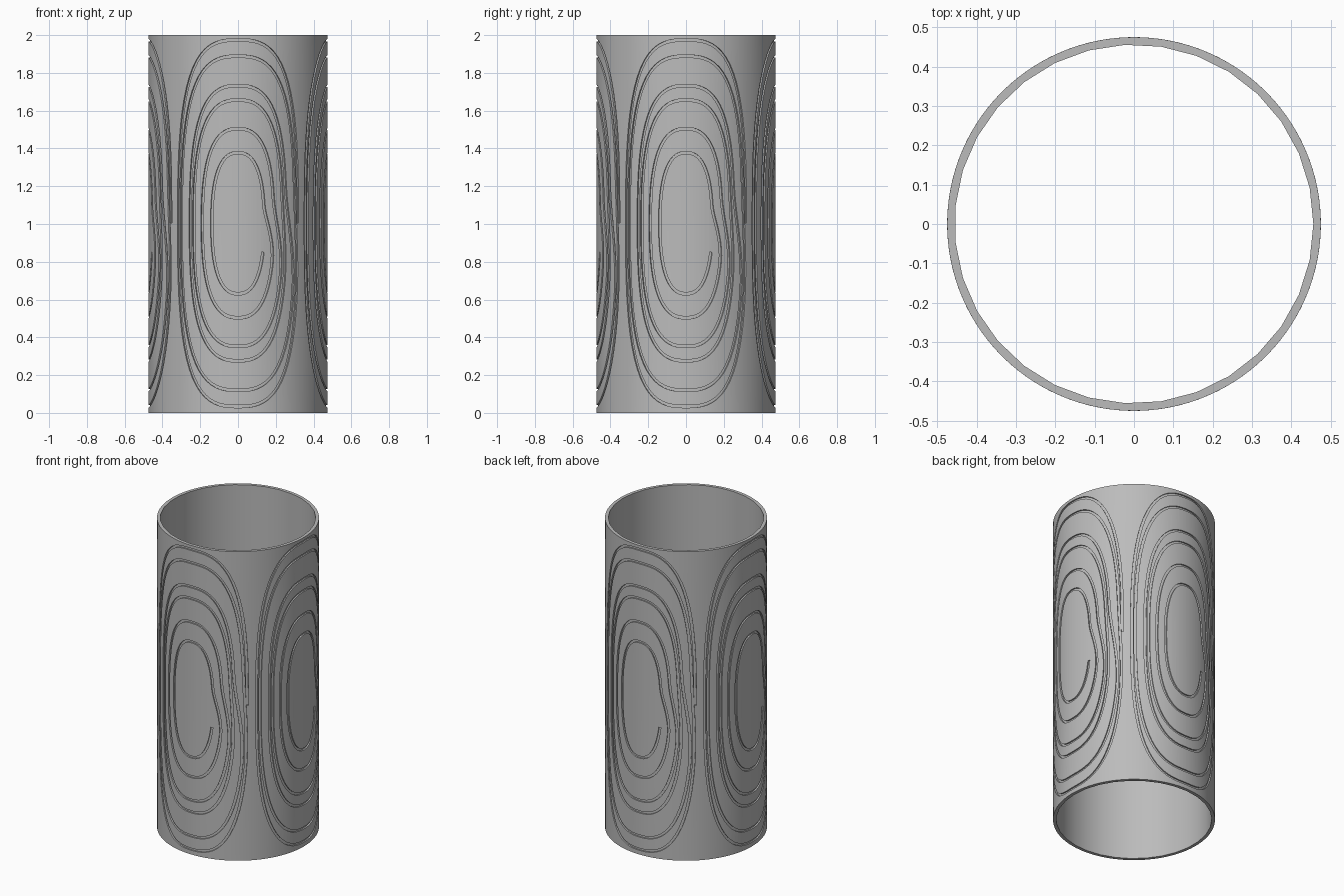
import bpy, bmesh, math
from mathutils import Vector
from mathutils.geometry import delaunay_2d_cdt

if "Cube" in bpy.data.objects:
    bpy.data.objects.remove(bpy.data.objects["Cube"], do_unlink=True)

RADIUS, BORE, HEIGHT = 0.475, 0.456, 2.0
BORE_SIDES, STRIPS = 31, 30
GROOVE_WIDTH, GROOVE_DEPTH = 0.014, 0.009
MID = HEIGHT / 2 + 0.004
# Half angle (degrees) and half height of each ring, inner to outer
RINGS = [(17, 0.373), (23.5, 0.5), (29.6, 0.652), (32.2, 0.728), (39.1, 0.884), (41.6, 0.97)]
START, STEPS = 0.065, 540


def spiral(turn):
    """Arc length and height on the unrolled wall after a number of turns."""
    ring = round(turn)
    t = min(max((turn - ring + 0.045) / 0.11, 0), 1)
    t = t * t * (3 - 2 * t)
    last = len(RINGS) - 1
    inner, outer = RINGS[max(ring - 1, 0)], RINGS[min(ring, last)]
    half_angle, half_height = (p + (q - p) * t for p, q in zip(inner, outer))
    n = 2.4 + 0.5 * turn / len(RINGS)
    c, s = math.cos(turn * math.tau), -math.sin(turn * math.tau)
    r = (abs(c) ** n + abs(s) ** n) ** (-1 / n)
    return Vector((RADIUS * math.radians(half_angle) * r * c, MID + half_height * r * s))


def groove_outline():
    """Counter-clockwise outline of the spiral groove on the unrolled wall."""
    right, left = [], []
    end = len(RINGS)
    for i in range(STEPS + 1):
        turn = START + (end - START) * i / STEPS
        along = spiral(min(turn + 0.003, end)) - spiral(max(turn - 0.003, START))
        along.normalize()
        side = Vector((-along.y, along.x)) * GROOVE_WIDTH / 2
        right.append(spiral(turn) - side)
        left.append(spiral(turn) + side)
    return right + left[::-1]


def unrolled_panel():
    """Triangulate a quarter of the wall in upright strips, split by the groove."""
    points = groove_outline()
    groove = list(range(len(points)))
    edges = []
    for i in range(STRIPS + 1):
        u = RADIUS * (i / STRIPS - 0.5) * math.pi / 2
        k = len(points)
        points += [Vector((u, 0)), Vector((u, HEIGHT))]
        edges.append((k, k + 1))
        if i:
            edges += [(k - 2, k), (k - 1, k + 1)]
    verts, _, faces, _, _, sources = delaunay_2d_cdt(points, edges, [groove], 0, 1e-6)
    return verts, faces, [bool(s) for s in sources]


def add_panel(bm, panel, facing):
    """Wrap the panel round the tube, sinking the groove floor and adding its walls."""
    points, faces, sunk = panel
    made = {}

    def vert(i, deep):
        if (i, deep) not in made:
            angle = facing + points[i].x / RADIUS
            r = RADIUS - GROOVE_DEPTH * deep
            made[i, deep] = bm.verts.new((r * math.sin(angle), -r * math.cos(angle), points[i].y))
        return made[i, deep]

    land_edges = set()
    for face, deep in zip(faces, sunk):
        bm.faces.new([vert(i, deep) for i in face])
        if not deep:
            land_edges.update(zip(face, face[1:] + face[:1]))
    for face, deep in zip(faces, sunk):
        for a, b in zip(face, face[1:] + face[:1]):
            if deep and (b, a) in land_edges:
                bm.faces.new((vert(a, False), vert(b, False), vert(b, True), vert(a, True)))


def add_rim(bm, outer, inner):
    """Join the round outer edge to the coarser bore edge."""
    n, m = len(outer), len(inner)
    i = j = 0
    while i < n or j < m:
        a, b = outer[i % n], inner[j % m]
        if (i + 1) * m <= (j + 1) * n:
            i += 1
            bm.faces.new((a, outer[i % n], b))
        else:
            j += 1
            bm.faces.new((a, inner[j % m], b))


# Outer wall with one spiral groove on each quarter
bm = bmesh.new()
panel = unrolled_panel()
for quarter in range(4):
    add_panel(bm, panel, quarter * math.pi / 2)
bmesh.ops.remove_doubles(bm, verts=bm.verts[:], dist=2e-6)

# Bore and the two rims
bores = []
for z in (0, HEIGHT):
    outer = [v for v in bm.verts if abs(v.co.z - z) < 1e-4]
    outer.sort(key=lambda v: (math.atan2(v.co.y, v.co.x) + 0.01) % math.tau)
    angles = [math.tau * k / BORE_SIDES for k in range(BORE_SIDES)]
    inner = [bm.verts.new((BORE * math.cos(a), BORE * math.sin(a), z)) for a in angles]
    add_rim(bm, outer, inner)
    bores.append(inner)
low, high = bores
for k in range(BORE_SIDES):
    bm.faces.new((low[k - 1], low[k], high[k], high[k - 1]))
bmesh.ops.recalc_face_normals(bm, faces=bm.faces[:])

mesh = bpy.data.meshes.new("grooved_tube")
bm.to_mesh(mesh)
bm.free()
tube = bpy.data.objects.new("grooved_tube", mesh)
bpy.context.collection.objects.link(tube)

# Single colour
grey = bpy.data.materials.new("plain grey")
grey.use_nodes = True
grey.diffuse_color = (0.5, 0.5, 0.5, 1)
grey.node_tree.nodes["Principled BSDF"].inputs["Base Color"].default_value = grey.diffuse_color
mesh.materials.append(grey)

# Smooth wall with crisp groove edges
bpy.ops.object.select_all(action="DESELECT")
tube.select_set(True)
bpy.context.view_layer.objects.active = tube
bpy.ops.object.shade_smooth_by_angle(angle=math.radians(30))
